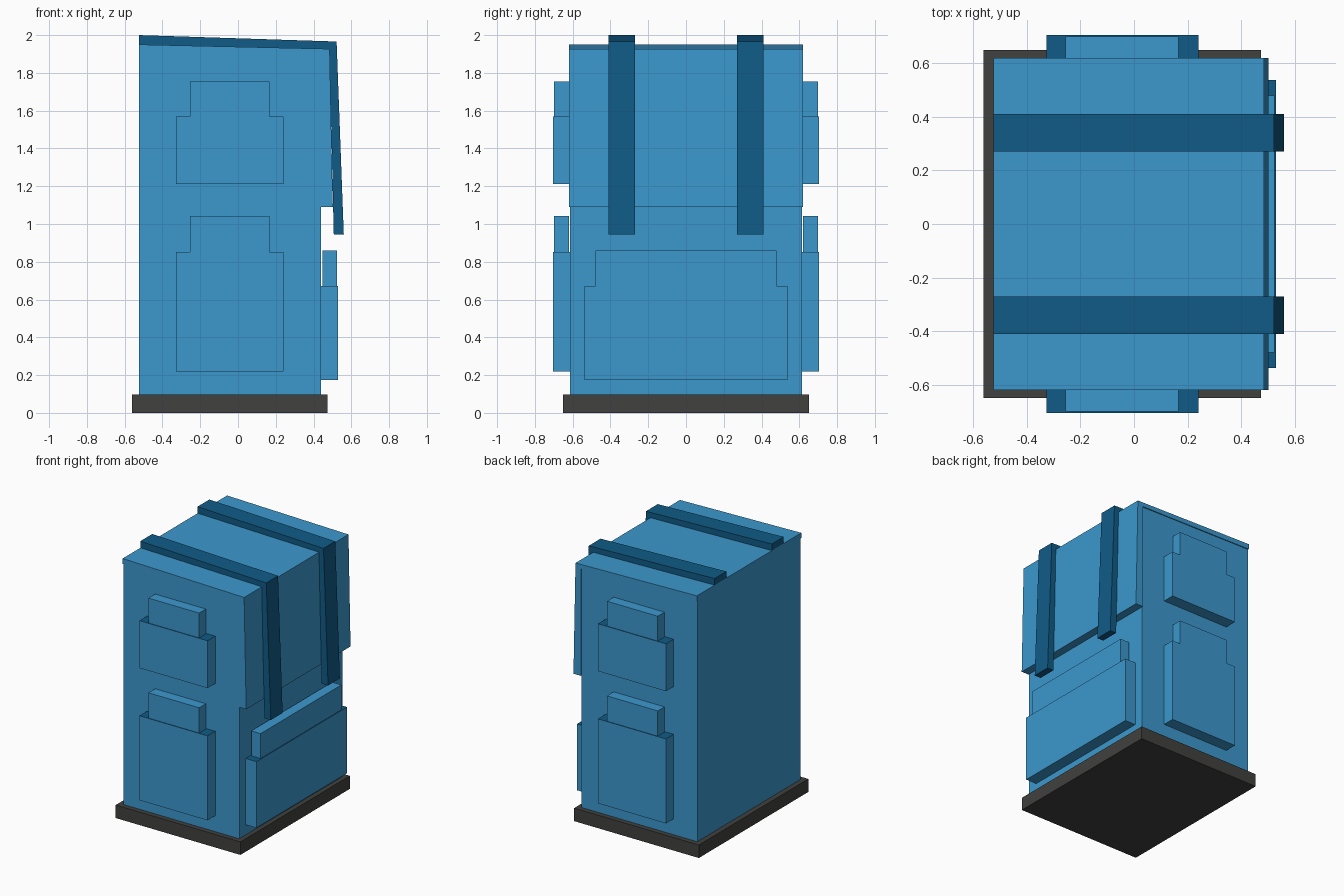
import bpy

if "Cube" in bpy.data.objects:
    bpy.data.objects.remove(bpy.data.objects["Cube"])


def material(name, rgb):
    m = bpy.data.materials.new(name)
    m.diffuse_color = (*rgb, 1)
    m.use_nodes = True
    m.node_tree.nodes["Principled BSDF"].inputs["Base Color"].default_value = m.diffuse_color
    return m


BLUE = material("pack blue", (0.045, 0.315, 0.617))
NAVY = material("strap dark blue", (0.005, 0.105, 0.24))
GREY = material("base grey", (0.052, 0.052, 0.05))


def make(name, verts, faces, mats):
    me = bpy.data.meshes.new(name)
    me.from_pydata(verts, [], faces)
    for m in mats:
        me.materials.append(m)
    ob = bpy.data.objects.new(name, me)
    bpy.context.collection.objects.link(ob)
    return ob


def extrude(name, profile, y0, y1, mat):
    """Extrude a clockwise x-z profile along y."""
    n = len(profile)
    verts = [(x, y, z) for y in (y0, y1) for x, z in profile]
    faces = [tuple(range(n)), tuple(range(2 * n - 1, n - 1, -1))]
    faces += [(i, i + n, (i + 1) % n + n, (i + 1) % n) for i in range(n)]
    ob = make(name, verts, faces, [mat])
    # consistent outward normals
    import bmesh
    bm = bmesh.new()
    bm.from_mesh(ob.data)
    bmesh.ops.recalc_face_normals(bm, faces=bm.faces)
    bm.to_mesh(ob.data)
    bm.free()
    return ob


def box(name, x, y, z, mat, top=None):
    """Axis aligned box, optionally with a different colour on its top."""
    verts = [(a, b, c) for c in z for b in sorted(y) for a in x]
    faces = [(0, 2, 3, 1), (4, 5, 7, 6), (0, 1, 5, 4),
             (1, 3, 7, 5), (3, 2, 6, 7), (2, 0, 4, 6)]
    ob = make(name, verts, faces, [mat] + ([top] if top else []))
    if top:
        ob.data.polygons[1].material_index = 1
    return ob


# Base and main body
box("base", (-0.562, 0.475), (-0.65, 0.65), (0, 0.098), GREY)
box("body", (-0.523, 0.44), (-0.613, 0.613), (0.098, 1.92), BLUE)

# Lid that folds over the front
extrude("lid_flap", [(-0.525, 1.95), (0.485, 1.927), (0.502, 1.09), (0.44, 1.09),
                     (0.44, 1.895), (-0.525, 1.91)], -0.62, 0.62, BLUE)

# Two straps bent over the lid
for side, y in (("left", -0.34), ("right", 0.34)):
    extrude("strap_" + side, [(-0.525, 1.945), (-0.525, 2.0), (0.522, 1.966),
                              (0.56, 0.945), (0.507, 0.945), (0.484, 1.926)],
            y - 0.07, y + 0.07, NAVY)

# Side pockets: wide pouch with dark rim and a narrower top
for side, s in (("left", -1), ("right", 1)):
    for level, z0, z1, z2 in (("lower", 0.218, 0.853, 1.043),
                              ("upper", 1.212, 1.568, 1.755)):
        name = f"{side}_{level}_pocket"
        box(name, (-0.327, 0.24), (s * 0.61, s * 0.705), (z0, z1), BLUE, NAVY)
        box(name + "_top", (-0.255, 0.167), (s * 0.62, s * 0.7), (z1, z2), BLUE)

# Front pocket
box("front_pocket", (0.437, 0.53), (-0.538, 0.538), (0.175, 0.673), BLUE, NAVY)
box("front_pocket_top", (0.447, 0.524), (-0.48, 0.48), (0.673, 0.86), BLUE)
